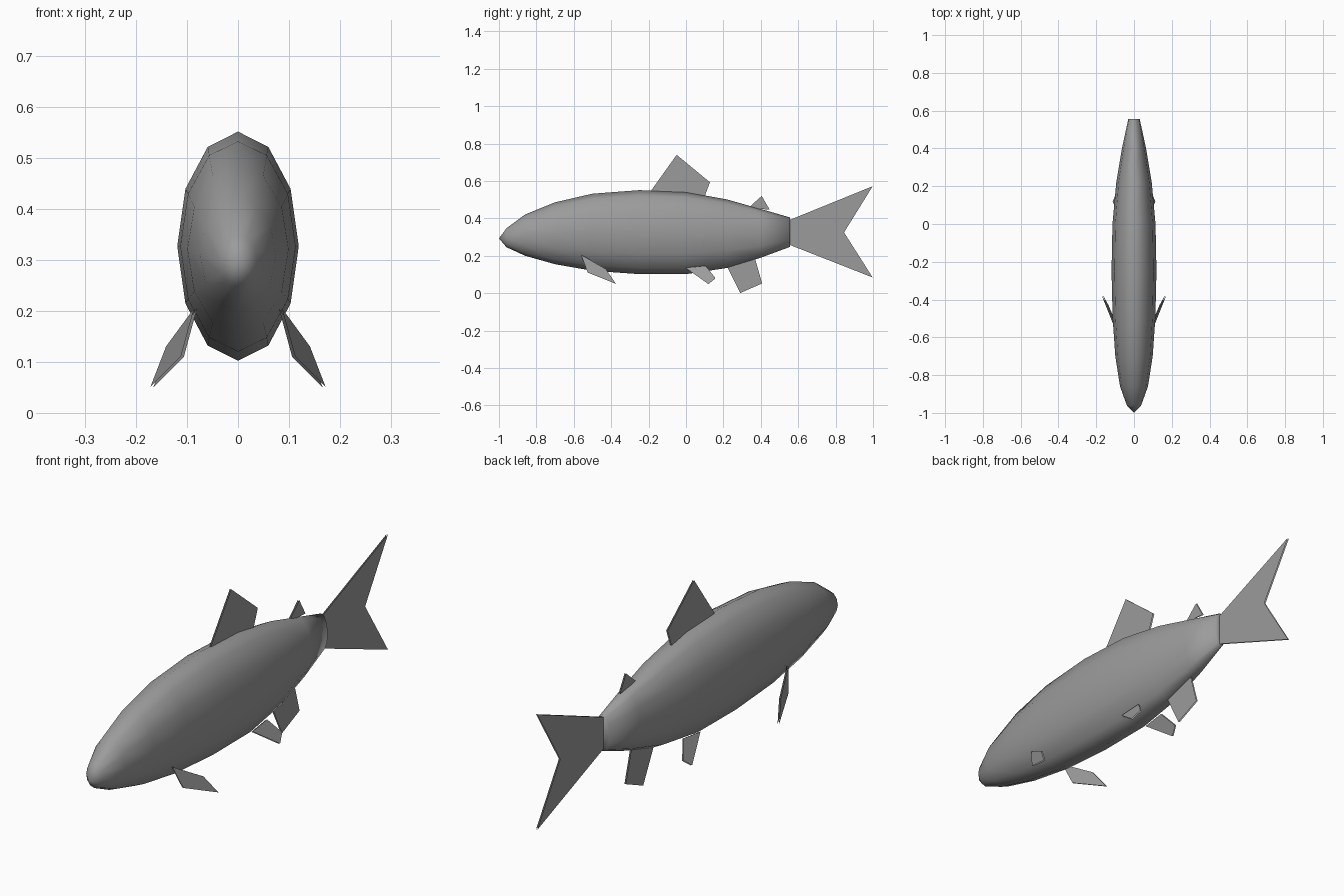
import bpy, bmesh, math
from mathutils import Vector

if "Cube" in bpy.data.objects:
    bpy.data.objects.remove(bpy.data.objects["Cube"])

SIDES = 12
GAP = 0.003  # half the distance between the two faces of a fin

grey = bpy.data.materials.new("dark_grey")
grey.diffuse_color = (0.33, 0.33, 0.33, 1)
grey.use_nodes = True
grey.node_tree.nodes["Principled BSDF"].inputs["Base Color"].default_value = grey.diffuse_color


def make_object(name, bm):
    mesh = bpy.data.meshes.new(name)
    bm.to_mesh(mesh)
    bm.free()
    mesh.materials.append(grey)
    obj = bpy.data.objects.new(name, mesh)
    bpy.context.collection.objects.link(obj)
    return obj


def sheet(name, points):
    """Thin fin: two parallel open sheets, one facing each way."""
    pts = [Vector(p) for p in points]
    normal = sum((a.cross(b) for a, b in zip(pts, pts[1:] + pts[:1])), Vector()).normalized()
    bm = bmesh.new()
    for s in (1, -1):
        verts = [bm.verts.new(p + normal * GAP * s) for p in pts]
        bm.faces.new(verts if s > 0 else verts[::-1])
    bm.normal_update()
    bmesh.ops.triangulate(bm, faces=[f for f in bm.faces if len(f.verts) > 4], ngon_method='EAR_CLIP')
    return make_object(name, bm)


# Body: elliptical sections as (y, top z, bottom z, half width)
sections = [
    (-0.96, 0.347, 0.246, 0.038),
    (-0.86, 0.421, 0.200, 0.074),
    (-0.70, 0.486, 0.155, 0.099),
    (-0.50, 0.532, 0.120, 0.113),
    (-0.25, 0.551, 0.102, 0.119),
    (0.00, 0.541, 0.102, 0.114),
    (0.22, 0.501, 0.135, 0.094),
    (0.40, 0.450, 0.190, 0.064),
    (0.557, 0.405, 0.248, 0.030),
]
bm = bmesh.new()
rings = []
for y, top, bottom, half in sections:
    mid, height = (top + bottom) / 2, (top - bottom) / 2
    rings.append([bm.verts.new((half * math.sin(2 * math.pi * i / SIDES), y,
                                mid + height * math.cos(2 * math.pi * i / SIDES)))
                  for i in range(SIDES)])
nose = bm.verts.new((0, -1.0, 0.293))
for i in range(SIDES):
    j = (i + 1) % SIDES
    bm.faces.new((nose, rings[0][i], rings[0][j]))
    for a, b in zip(rings, rings[1:]):
        bm.faces.new((a[i], b[i], b[j], a[j]))
bm.faces.new(rings[-1])
for face in bm.faces:
    face.smooth = True
bmesh.ops.recalc_face_normals(bm, faces=bm.faces)
make_object("body", bm)

# Fins on the centre plane, outlines as (y, z)
centre_fins = {
    "tail_fin": [(0.55, 0.39), (0.998, 0.572), (0.845, 0.325), (0.998, 0.084), (0.55, 0.26)],
    "dorsal_fin": [(-0.20, 0.53), (-0.05, 0.74), (0.128, 0.593), (0.097, 0.51)],
    "rear_dorsal_fin": [(0.335, 0.455), (0.405, 0.52), (0.447, 0.447), (0.34, 0.462)],
    "anal_fin": [(0.21, 0.16), (0.29, 0.001), (0.407, 0.052), (0.365, 0.20)],
}
for name, outline in centre_fins.items():
    sheet(name, [(0, y, z) for y, z in outline])

# Paired fins, mirrored left and right
pectoral = [(0.083, -0.56, 0.205), (0.138, -0.43, 0.13), (0.169, -0.375, 0.05), (0.109, -0.525, 0.11)]
pelvic = [(0.06 + 0.53 * (0.145 - z), y, z)
          for y, z in [(0.0, 0.135), (0.105, 0.145), (0.157, 0.08), (0.12, 0.05)]]
for side, s in (("right", 1), ("left", -1)):
    sheet("pectoral_fin_" + side, [(s * x, y, z) for x, y, z in pectoral])
    sheet("pelvic_fin_" + side, [(s * x, y, z) for x, y, z in pelvic])
